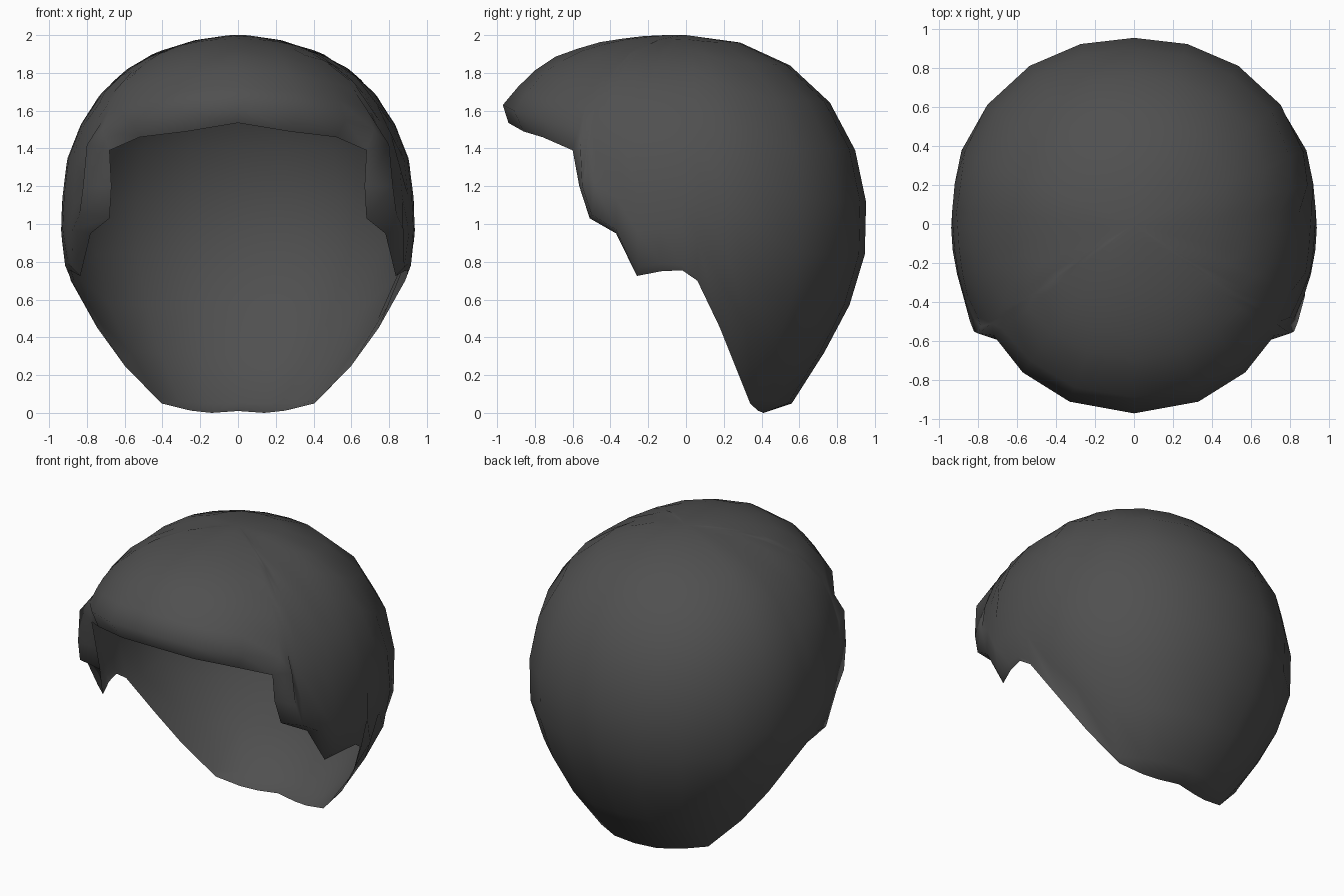
import bpy, bmesh, math
from mathutils import Vector

if "Cube" in bpy.data.objects:
    bpy.data.objects.remove(bpy.data.objects["Cube"])

# Skull-shaped envelope: z, half width, y of widest point, front y, back y
SHAPE = [(2.0, .05, -.03, -.18, .1), (1.97, .25, 0, -.43, .26), (1.9, .46, 0, -.67, .46),
         (1.78, .65, 0, -.85, .64), (1.6, .8, 0, -.98, .8), (1.37, .9, .02, -1.0, .905),
         (1.2, .925, .03, -1.0, .945), (1.0, .94, .03, -.98, .965), (.78, .92, .03, -.95, .94),
         (.58, .815, .12, -.7, .87), (.4, .69, .2, -.5, .78), (.2, .545, .28, -.3, .66),
         (0, .37, .36, 0, .54)]

# Hairline from brow centre to nape centre: (point on outer shell), (turned-in edge)
RIM = [((0, -.97, 1.63), (0, -.94, 1.535)),
       ((.33, -.91, 1.6), (.27, -.86, 1.49)),
       ((.57, -.76, 1.55), (.52, -.76, 1.46)),
       ((.72, -.57, 1.5), (.68, -.6, 1.39)),
       ((.80, -.56, 1.42), (.68, -.6, 1.39)),
       ((.82, -.55, 1.2), (.67, -.565, 1.2)),
       ((.84, -.5, 1.05), (.68, -.51, 1.03)),
       ((.875, -.37, .97), (.78, -.37, .95)),
       ((.88, -.25, .77), (.835, -.26, .725)),
       ((.9, -.13, .79), (.88, -.13, .75)),
       ((.915, -.02, .78), (.9, -.02, .755)),
       ((.89, .06, .72), (.885, .06, .7)),
       ((.755, .17, .48), (.745, .18, .45)),
       ((.61, .26, .27), (.6, .26, .25)),
       ((.43, .35, .08), (.405, .34, .05)),
       ((.31, .47, .06), (.25, .38, .012)),
       ((.16, .54, .05), (.14, .41, .0)),
       ((0, .56, .05), (0, .43, .01))]
ROWS = 9
CENTRE = Vector((0, 0, 1))


def inside(p):
    for a, b in zip(SHAPE, SHAPE[1:]):
        if b[0] <= p.z <= a[0]:
            t = (a[0] - p.z) / (a[0] - b[0])
            w, y0, front, back = [u + (v - u) * t for u, v in zip(a[1:], b[1:])]
            dy = p.y - y0
            depth = back - y0 if dy > 0 else y0 - front
            return (abs(p.x) / w) ** 2.15 + (abs(dy) / depth) ** 2.15 < 1
    return False


def on_shell(direction):
    lo, hi = 0, 1.6
    for _ in range(30):
        mid = (lo + hi) / 2
        if inside(CENTRE + direction * mid):
            lo = mid
        else:
            hi = mid
    return CENTRE + direction * lo


def column(outer, inner):
    # Arc from the crown down to the hairline, then the turned-in edge
    d = Vector(outer) - CENTRE
    azimuth = math.atan2(d.y, d.x)
    polar = math.atan2(math.hypot(d.x, d.y), d.z)
    pts = []
    for i in range(1, ROWS):
        a = polar * i / ROWS
        pts.append(on_shell(Vector((math.sin(a) * math.cos(azimuth),
                                    math.sin(a) * math.sin(azimuth), math.cos(a)))))
    return pts + [Vector(outer), Vector(inner)]


# Right half, then mirrored columns to close the loop
half = [column(o, i) for o, i in RIM]
flip = [[Vector((-p.x, p.y, p.z)) for p in c] for c in half[-2:0:-1]]
bm = bmesh.new()
crown = bm.verts.new((0, 0, 2.0))
cols = [[bm.verts.new(p) for p in c] for c in half + flip]
for a, b in zip(cols, cols[1:] + cols[:1]):
    bm.faces.new((crown, a[0], b[0]))
    for k in range(len(a) - 1):
        bm.faces.new((a[k], a[k + 1], b[k + 1], b[k]))
bmesh.ops.remove_doubles(bm, verts=bm.verts, dist=.0005)
bmesh.ops.recalc_face_normals(bm, faces=bm.faces)
if sum(f.normal.dot(f.calc_center_median() - CENTRE) for f in bm.faces) < 0:
    bmesh.ops.reverse_faces(bm, faces=bm.faces)
for f in bm.faces:
    f.smooth = True

mesh = bpy.data.meshes.new("hair_shell")
bm.to_mesh(mesh)
bm.free()
hair = bpy.data.objects.new("hair_shell", mesh)
bpy.context.collection.objects.link(hair)

# Dark hair colour
mat = bpy.data.materials.new("dark_grey")
mat.diffuse_color = (.08, .08, .08, 1)
mat.use_nodes = True
mat.node_tree.nodes["Principled BSDF"].inputs["Base Color"].default_value = mat.diffuse_color
mesh.materials.append(mat)
